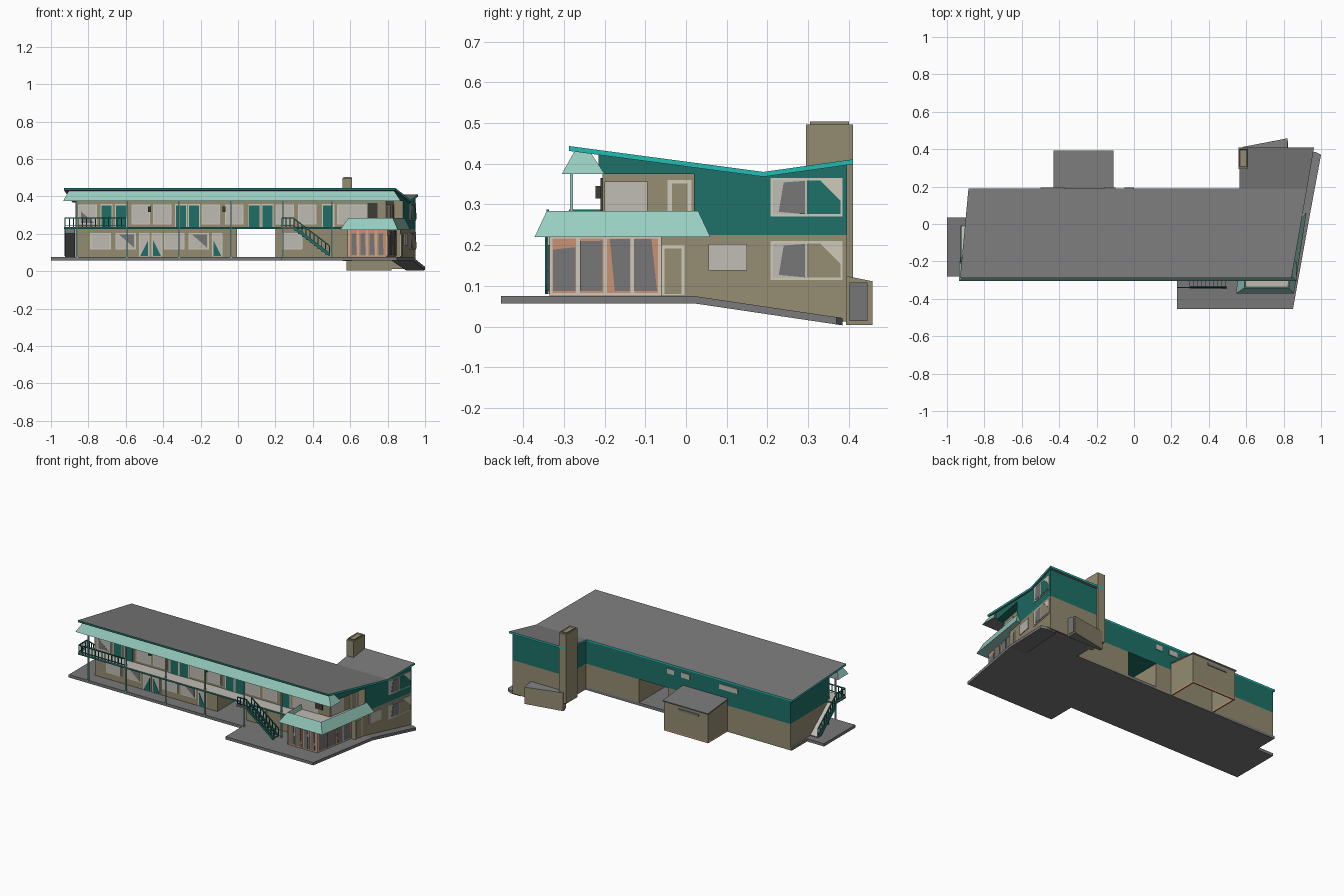
import bpy, bmesh
from mathutils import Vector

old = bpy.data.objects.get("Cube")
if old:
    bpy.data.objects.remove(old)


def material(name, *rgb):
    m = bpy.data.materials.new(name)
    m.use_nodes = True
    m.diffuse_color = (*rgb, 1)
    m.node_tree.nodes["Principled BSDF"].inputs["Base Color"].default_value = (*rgb, 1)
    return m


GREY = material("roof grey", .19, .19, .19)
TAN = material("tan wall", .295, .262, .165)
TEAL = material("dark teal", .013, .16, .135)
MINT = material("mint", .31, .6, .52)
BRIGHT = material("bright teal", .016, .5, .44)
PALE = material("pale pane", .52, .5, .45)
IVORY = material("ivory frame", .6, .58, .48)
CLAY = material("terracotta", .58, .28, .17)
GLASS = material("glass grey", .18, .18, .185)
DARK = material("dark brown", .05, .045, .035)


# Each part is a pair of matching outlines joined by side faces
def build(name, parts, *mats, rule=None):
    bm = bmesh.new()
    for low, high in parts:
        a = [bm.verts.new(p) for p in low]
        b = [bm.verts.new(p) for p in high]
        bm.faces.new(a)
        bm.faces.new(b)
        for i in range(len(a)):
            j = (i + 1) % len(a)
            bm.faces.new((a[i], a[j], b[j], b[i]))
    bmesh.ops.recalc_face_normals(bm, faces=bm.faces)
    bm.normal_update()
    if rule:
        for f in bm.faces:
            f.material_index = rule(f.normal)
    me = bpy.data.meshes.new(name)
    bm.to_mesh(me)
    bm.free()
    for m in mats:
        me.materials.append(m)
    ob = bpy.data.objects.new(name, me)
    bpy.context.collection.objects.link(ob)
    return ob


def prism(xy, low, high):
    """Plan outline between two heights, each a number or a function of y."""
    z = lambda h, y: h(y) if callable(h) else h
    return [(x, y, z(low, y)) for x, y in xy], [(x, y, z(high, y)) for x, y in xy]


def box(x0, x1, y0, y1, z0, z1):
    return prism([(x0, y0), (x1, y0), (x1, y1), (x0, y1)], z0, z1)


def beam(a, b, w=.006):
    a, b = Vector(a), Vector(b)
    d = (b - a).normalized()
    u = d.cross(Vector((0, 1, 0) if abs(d.y) < .5 else (1, 0, 0))).normalized() * w / 2
    v = d.cross(u)
    ring = (u + v, u - v, -u - v, v - u)
    return [a + r for r in ring], [b + r for r in ring]


def sunk_top(ob, rim, depth, mat):
    """Sink the top face inside a rim."""
    bm = bmesh.new()
    bm.from_mesh(ob.data)
    top = max(bm.faces, key=lambda f: f.calc_center_median().z)
    bmesh.ops.inset_region(bm, faces=[top], thickness=rim)
    bmesh.ops.translate(bm, verts=top.verts, vec=(0, 0, -depth))
    ob.data.materials.append(mat)
    top.material_index = len(ob.data.materials) - 1
    bm.to_mesh(ob.data)
    bm.free()


def rx(y):  # slanted right-hand wall line
    return .95 - .18 * (.395 - y)


def roof_z(y):  # butterfly roof height
    return .377 + (.133 * (.19 - y) if y < .19 else .14 * (y - .19))


def under_roof(y):
    return roof_z(y) - .006


def side(yz, t0, t1):  # panel on the slanted wall
    return [(rx(y) + t0, y, z) for y, z in yz], [(rx(y) + t1, y, z) for y, z in yz]


def front(xz, t, y=-.2):  # plate on a front wall
    return [(x, y + .002, z) for x, z in xz], [(x, y - t, z) for x, z in xz]


def rect(a0, a1, z0, z1):
    return [(a0, z0), (a1, z0), (a1, z1), (a0, z1)]


# Ground slab and sloping side walk
build("ground_slab", [
    prism([(-1, -.28), (.23, -.28), (.23, -.455), (.85, -.455), (.935, .02), (.58, .02), (.58, .19),
           (-.88, .19), (-.88, .035), (-1, .035)], .057, .075),
    prism([(.58, .02), (.84, .02), (.9, .39), (.58, .39)], .057, .075)], GREY)
slope = lambda y: .075 - (y - .02) * .148
build("side_walk", [prism([(.82, .02), (.935, .02), (1, .37), (.97, .385), (.9, .385)],
      lambda y: slope(y) - .018, slope)], GREY)

# Ground floor, split by the drive-through passage
build("lower_walls", [
    box(-.87, -.005, -.2, .19, .06, .225),
    prism([(.2, -.2), (.6, -.2), (.6, -.06), (rx(-.06), -.06), (rx(.19), .19), (.2, .19)], .06, .225),
    prism([(.575, .19), (rx(.19), .19), (rx(.395), .395), (.575, .395)], .06, .225),
    side([(.02, .062), (.395, .012), (.395, .1), (.02, .1)], -.02, 0),
    box(.58, .94, .385, .395, .012, .08)], TAN)

# Upper floor
build("upper_walls", [prism([(-.87, -.205), (rx(-.205) - .05, -.205), (rx(.02) - .05, .02), (-.87, .02)], .225, under_roof)],
      TEAL, TAN, rule=lambda n: int(n.y < -.5 or n.x > .5))
build("upper_back_walls", [
    prism([(-.87, .02), (rx(.02), .02), (rx(.19), .19), (-.87, .19)], .225, under_roof),
    prism([(.575, .19), (rx(.19), .19), (rx(.395), .395), (.575, .395)], .225, under_roof),
    side([(-.215, .375), (.02, .375), (.02, under_roof(.02)), (-.215, under_roof(-.215))], -.1, 0)],
    TEAL, TAN, rule=lambda n: int(n.y < -.9))

# Roof with coloured edges and the mint eave along the front
slabs = [[(-.93, -.288), (rx(-.288) + .015, -.288), (rx(.19) + .012, .19), (-.885, .19)],
         [(.565, .19), (rx(.19) + .012, .19), (rx(.41) + .01, .41), (.565, .41)]]
build("roof", [prism(s, lambda y: roof_z(y) - .009, lambda y: roof_z(y) + .003) for s in slabs],
      GREY, BRIGHT, TEAL, rule=lambda n: 0 if abs(n.z) > .5 else 2 if n.y < -.9 else 1)
build("front_eave", [(box(-.935, .87, -.305, -.2, .375, .4)[0], box(-.905, .835, -.275, -.235, .4, .429)[1])],
      MINT, GREY, rule=lambda n: int(n.z < -.5 or n.y > .5))

# Balcony, posts and railing
build("balcony_floor", [box(-.93, .57, -.288, -.2, .225, .235), box(-.93, -.87, -.2, -.18, .225, .235)],
      PALE, TEAL, GREY, rule=lambda n: 0 if n.z > .5 else 2 if n.z < -.5 else 1)
build("posts", [box(x, x + .008, -.285, -.277, .07, .38) for x in (-.864, -.6, -.318, -.04, .237, .5)], MINT)


def railing(name, a, b, n, h=.05):
    a, b, up = Vector(a), Vector(b), Vector((0, 0, h))
    parts = [beam(a + up, b + up), beam(a + up * .2, b + up * .2, .004)]
    for i in range(n + 1):
        p = a.lerp(b, i / n)
        parts.append(beam(p, p + up, .005))
    build(name, parts, TEAL)


railing("balcony_railing", (-.925, -.285, .235), (-.6, -.285, .235), 14)
railing("balcony_end_railing", (-.925, -.285, .235), (-.925, -.2, .235), 4)

# Front stair: treads between two beams, with railings and a landing
start, end, across, steps = Vector((.3, -.34, .23)), Vector((.49, -.34, .085)), Vector((0, .048, 0)), 9
rise = (end - start) / steps
build("front_stair_treads", [box(p.x - .011, p.x + .011, -.34, -.292, p.z - .006, p.z)
      for p in (start + rise * (i + .5) for i in range(steps))], GREY)
build("front_stair_stringers", [beam(start, end, .012), beam(start + across, end + across, .012)], TEAL)
for k, name in enumerate(("outer", "inner")):
    railing(name + "_stair_railing", start + across * k, end + across * k, steps)
build("stair_landing", [box(.23, .3, -.342, -.285, .225, .235)], GREY)
railing("landing_railing", (.235, -.34, .235), (.3, -.34, .235), 3)

# End stair: one solid flight with a pale walking surface
flight = [(-.2, .235), (-.01, .08), (-.01, .062), (-.03, .062), (-.2, .2)]
build("end_stair", [([(-.925, y, z) for y, z in flight], [(-.872, y, z) for y, z in flight])],
      GREY, PALE, TEAL, rule=lambda n: 1 if n.z > .3 else 2 if n.x < -.5 else 0)
railing("end_stair_railing", (-.925, -.2, .235), (-.925, -.01, .08), 9)

# Dining room with glass walls under a mint canopy
dx = lambda y: rx(y) - .025
build("dining_room", [prism([(.585, -.335), (dx(-.335), -.335), (dx(-.06), -.06), (.585, -.06)], .075, .225)], CLAY)
canopy = build("dining_canopy", [(
    [(.545, -.372, .22), (.855, -.372, .22), (.922, .06, .22), (.6, .06, .22)],
    [(.59, -.342, .284), (rx(-.342) + .01, -.342, .284), (rx(.03) + .006, .03, .284), (.6, .03, .284)])], MINT)
sunk_top(canopy, .008, .03, PALE)
frames, screens, panes = [], [], []
# how far each pane's corners draw back: bottom left, top right, top left, top drop
for i, (bl, tr, tl, drop) in enumerate(((0, 0, 0, .02), (0, 0, 0, .004), (.018, 0, .006, 0), (0, .014, 0, 0))):
    y0 = -.33 + i * .067
    y1 = y0 + .06
    frames.append(side(rect(y0 - .004, y1 + .007, .078, .22), -.026, -.022))
    screens.append(side(rect(y0 + .002, y1, .083, .216), -.026, -.02))
    panes.append(side([(y0 + .003 + bl, .087), (y1 - .002, .087), (y1 - .002 - tr, .215 - drop),
                       (y0 + .003 + tl, .215 - drop * 1.3)], -.026, -.018))
for i in range(4):
    x = .59 + i * .048
    frames.append(front(rect(x, x + .006, .08, .22), .005, -.335))
    panes.append(front([(x + .016, .086), (x + .044, .086), (x + .04, .2), (x + .018, .2)], .004, -.335))
build("dining_frames", frames, IVORY)
build("dining_screens", screens, CLAY)
build("dining_panes", panes, GLASS)

# Front doors and windows, upper and lower
frames, panes, doors, curtains = [], [], [], []
for x in (-.73, -.652, -.332, -.262, .06, .13, .455):
    frames.append(front(rect(x - .005, x + .06, .235, .358), .008))
    doors.append(front(rect(x, x + .054, .237, .352), .009))
for x in (-.855, -.57, -.455, -.195, -.07, .2, .32, .53, .61):
    frames.append(front(rect(x, x + .1, .25, .356), .008))
    panes.append(front(rect(x + .006, x + .094, .256, .35), .009))
curtains.append(front([(-.84, .258), (-.77, .258), (-.84, .32)], .0099))
for x, drawn in ((-.79, 0), (-.655, 1), (-.395, 0), (-.265, 1), (.235, 0)):
    frames.append(front(rect(x, x + .11, .115, .205), .003))
    panes.append(front(rect(x + .006, x + .104, .121, .199), .005))
    if drawn:
        curtains.append(front([(x + .02, .195), (x + .1, .195), (x + .1, .125)], .007))
for x, flip in ((-.53, 1), (-.462, 0), (-.14, 0)):
    frames.append(front(rect(x, x + .058, .078, .205), .003))
    panes.append(front(rect(x + .006, x + .052, .08, .199), .005))
    tip = x + (.05 if flip else .008)
    doors.append(front([(x + .008, .082), (x + .05, .082), (tip, .165)], .007))
build("front_frames", frames, IVORY)
build("front_panes", panes, PALE)
build("front_doors", doors, TEAL)
build("front_curtains", curtains, GLASS)
build("dark_window", [front(rect(.692, .745, .285, .365), .0095)], DARK)
build("wall_lamps", [box(x, x + .016, -.222, -.2, .315, .345) for x in (-.48, -.084)], DARK)

# Side windows and door
for name, z, mat in (("upper", .27, TEAL), ("lower", .115, TAN)):
    build(name + "_side_frame", [side(rect(.208, .385, z, z + .095), -.002, .003)], IVORY)
    build(name + "_side_pane", [side(rect(.214, .3, z + .006, z + .089), -.002, .005)], PALE)
    build(name + "_side_curtain", [side([(.228, z + .012), (.292, z + .006), (.292, z + .088), (.24, z + .084)],
          -.002, .007)], GLASS)
    build(name + "_side_shade", [side([(.297, z + .006), (.379, z + .006), (.379, z + .04), (.33, z + .089),
          (.297, z + .089)], -.002, .006)], mat)
build("small_side_window", [side(rect(.055, .15, .138, .203), -.002, .004)], PALE)
build("side_door_frame", [side(rect(-.06, -.004, .078, .2), -.002, .003)], IVORY)
build("side_door", [side(rect(-.053, -.011, .08, .192), -.002, .005)], TAN)
build("terrace_window", [side(rect(-.2, -.095, .26, .357), -.052, -.046)], PALE)
build("terrace_door_frame", [side(rect(-.045, .013, .25, .36), -.052, -.047)], IVORY)
build("terrace_door", [side(rect(-.035, .004, .25, .352), -.052, -.045)], TAN)

# Back windows
build("back_windows", [box(x, x + w, .188, .194, .318, .35) for x, w in ((-.05, .05), (-.16, .06), (-.5, .13))], PALE)

# Rear annex: thin walls open below, clay sill, sloping roof
annex_top = lambda y: .265 - (y - .19) * .1
sides = [(-.425, -.417, .19, .385), (-.123, -.115, .19, .385), (-.417, -.123, .377, .385)]
build("annex_walls", [box(*s, .067, annex_top) for s in sides], TAN)
build("annex_sill", [box(*s, .057, .067) for s in sides], CLAY)
build("annex_roof", [box(-.43, -.11, .19, .392, lambda y: annex_top(y) - .002, lambda y: annex_top(y) + .005)],
      GREY, PALE, rule=lambda n: int(n.z < -.5))
build("annex_vent", [box(-.36, -.22, .383, .389, .21, .225)], GLASS)

# Chimney and the wedge-shaped cellar entrance behind the wing
build("chimney", [box(.56, .61, .295, .41, .055, .497)], TAN)
cap = build("chimney_cap", [box(.564, .606, .305, .4, .49, .504)], TAN)
sunk_top(cap, .008, .012, DARK)
build("cellar_entrance", [prism([(.58, .393), (.82, .393), (.82, .458), (.58, .412)], .004, lambda y: .125 - (y - .39) * .2)],
      TAN, GREY, rule=lambda n: int(abs(n.z) > .5))
build("cellar_door", [box(.818, .824, .402, .446, .014, .108)], GLASS)
